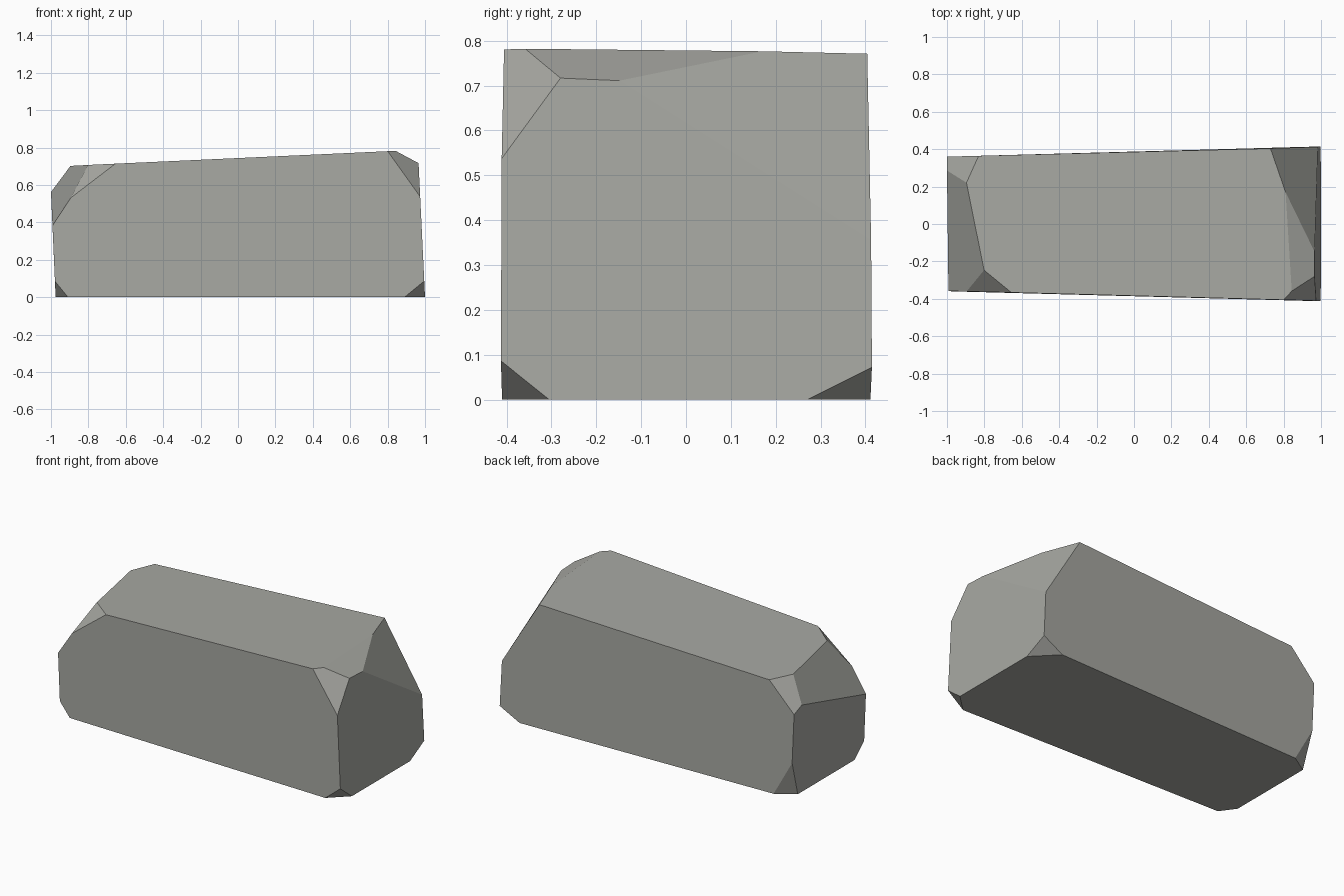
import bpy, bmesh
from mathutils import Vector
from mathutils.geometry import normal

if "Cube" in bpy.data.objects:
    bpy.data.objects.remove(bpy.data.objects["Cube"])

stone = bpy.data.materials.new("warm_grey_stone")
stone.diffuse_color = (0.39, 0.395, 0.365, 1)
stone.use_nodes = True
stone.node_tree.nodes["Principled BSDF"].inputs["Base Color"].default_value = stone.diffuse_color

# Tapered block: bottom ring, then top ring
bm = bmesh.new()
corners = [(-.975, -.36, 0), (1, -.413, 0), (1, .415, 0), (-.975, .36, 0),
           (-1.006, -.357, .698), (.962, -.41, .788), (.962, .41, .781), (-1.006, .36, .697)]
v = [bm.verts.new(c) for c in corners]
bm.faces.new(v[3::-1])
bm.faces.new(v[4:])
for i in range(4):
    j = (i + 1) % 4
    bm.faces.new((v[i], v[j], v[j + 4], v[i + 4]))

# Chipped edges and corners, each a flat cut through three points
chips = [
    ((-.80, -.245, .71), (-.895, .22, .703), (-.99, -.36, .385)),  # left top edge
    ((-.65, -.37, .715), (-.89, -.36, .535), (-.80, -.245, .71)),  # left front top
    ((-.83, .365, .705), (-.895, .22, .703), (-1, .29, .56)),      # left back top
    ((.965, -.15, .713), (.985, .415, .35), (.72, .41, .783)),     # right back top
    ((.84, -.36, .784), (.965, -.28, .717), (.80, .19, .781)),     # right top edge
    ((.80, -.405, .782), (.973, -.41, .54), (.965, -.28, .717)),   # right front top
    ((.89, -.41, 0), (1, -.413, .09), (1, -.305, 0)),              # right front foot
    ((.86, .413, 0), (1, .417, .075), (1, .27, 0)),                # right back foot
    ((-.91, -.36, 0), (-.978, -.36, .085), (-.975, -.27, 0)),      # left front foot
    ((-.86, .363, 0), (-.983, .36, .22), (-.975, .29, 0)),         # left back foot
]
centre = Vector((0, 0, .35))
for chip in chips:
    p = [Vector(c) for c in chip]
    n = normal(p)
    if n.dot(p[0] - centre) < 0:
        n = -n
    bmesh.ops.bisect_plane(bm, geom=bm.verts[:] + bm.edges[:] + bm.faces[:],
                           dist=1e-5, plane_co=p[0], plane_no=n, clear_outer=True)
    bmesh.ops.holes_fill(bm, edges=[e for e in bm.edges if e.is_boundary], sides=0)
bmesh.ops.recalc_face_normals(bm, faces=bm.faces[:])

mesh = bpy.data.meshes.new("stone_block")
bm.to_mesh(mesh)
bm.free()
mesh.materials.append(stone)
block = bpy.data.objects.new("stone_block", mesh)
bpy.context.collection.objects.link(block)
